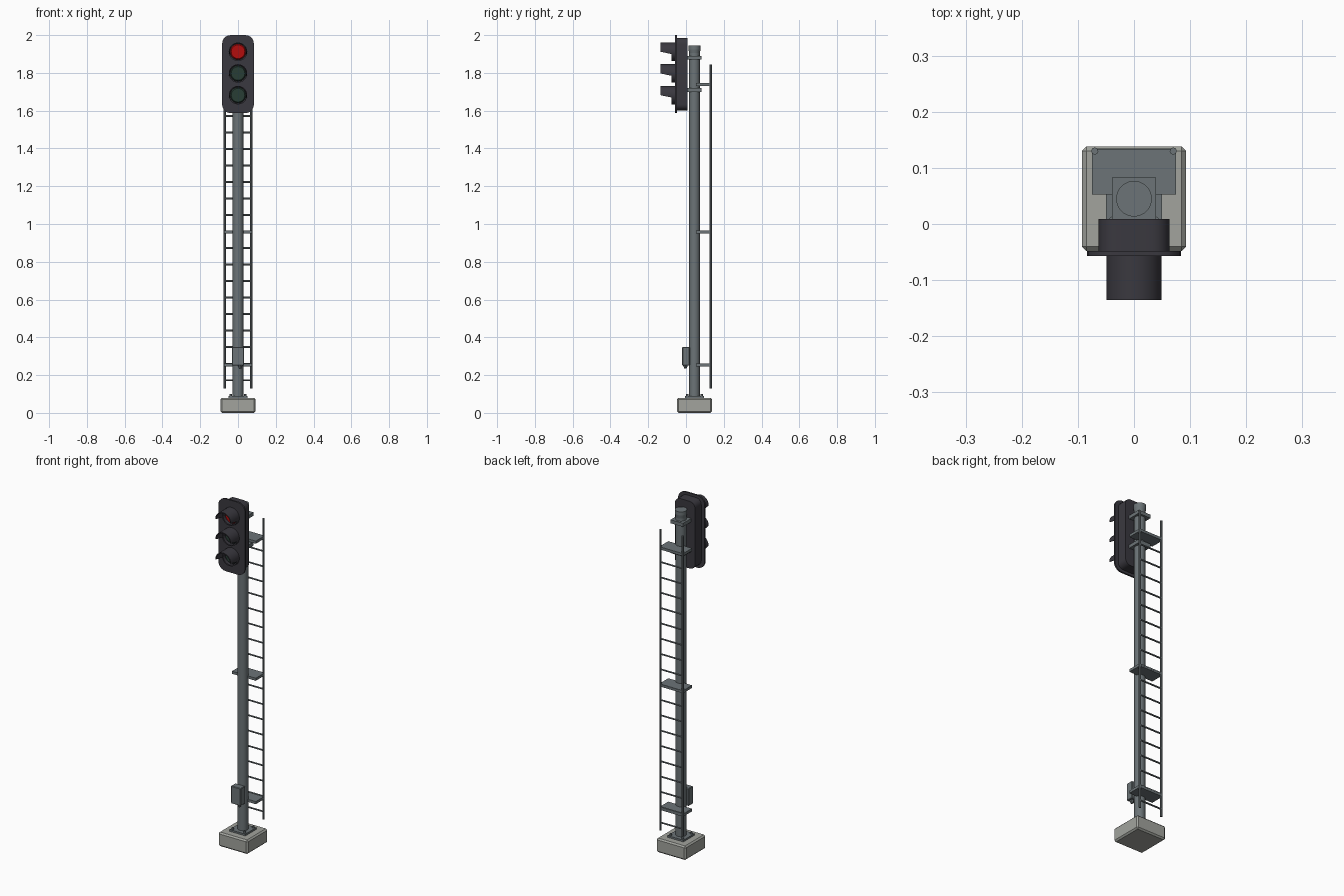
import bpy, bmesh, math
from mathutils import Matrix, Vector

if "Cube" in bpy.data.objects:
    bpy.data.objects.remove(bpy.data.objects["Cube"])


def material(name, rgb):
    m = bpy.data.materials.new(name)
    m.diffuse_color = (*rgb, 1)
    m.use_nodes = True
    m.node_tree.nodes["Principled BSDF"].inputs["Base Color"].default_value = m.diffuse_color
    return m


CONCRETE = material("concrete", (0.36, 0.37, 0.34))
STEEL = material("grey steel", (0.15, 0.175, 0.185))
BLACK = material("black housing", (0.042, 0.040, 0.050))
RED = material("red lens", (0.45, 0.004, 0.004))
DARK = material("unlit lens", (0.022, 0.048, 0.036))
PY = 0.045  # pole axis


def finish(name, bm, mat, smooth=False):
    bmesh.ops.recalc_face_normals(bm, faces=bm.faces)
    me = bpy.data.meshes.new(name)
    bm.to_mesh(me)
    bm.free()
    me.materials.append(mat)
    ob = bpy.data.objects.new(name, me)
    bpy.context.collection.objects.link(ob)
    if smooth:
        bpy.ops.object.select_all(action='DESELECT')
        ob.select_set(True)
        bpy.context.view_layer.objects.active = ob
        bpy.ops.object.shade_smooth_by_angle(angle=math.radians(35))
    return ob


def box(name, lo, hi, mat, bevel=0):
    lo, hi = Vector(lo), Vector(hi)
    bm = bmesh.new()
    bmesh.ops.create_cube(bm, size=1, matrix=Matrix.Translation((lo + hi) / 2)
                          @ Matrix.Diagonal((*(hi - lo), 1)))
    if bevel:
        bmesh.ops.bevel(bm, geom=bm.edges[:], offset=bevel, segments=1, affect='EDGES')
    return finish(name, bm, mat)


def rod(name, a, b, r1, mat, r2=None, sides=8, smooth=True):
    a, b = Vector(a), Vector(b)
    d = b - a
    bm = bmesh.new()
    bmesh.ops.create_cone(bm, cap_ends=True, segments=sides, radius1=r1,
                          radius2=r1 if r2 is None else r2, depth=d.length,
                          matrix=Matrix.Translation((a + b) / 2)
                          @ d.to_track_quat('Z', 'Y').to_matrix().to_4x4())
    return finish(name, bm, mat, smooth)


def rounded_slab(name, hw, z0, z1, y0, y1, r, mat):
    """Rounded rectangle in xz, extruded along y."""
    pts = []
    for cx, cz, a0 in ((hw - r, z1 - r, 0), (r - hw, z1 - r, 90),
                       (r - hw, z0 + r, 180), (hw - r, z0 + r, 270)):
        for k in range(6):
            a = math.radians(a0 + 18 * k)
            pts.append((cx + r * math.cos(a), cz + r * math.sin(a)))
    bm = bmesh.new()
    f = bm.faces.new([bm.verts.new((x, y0, z)) for x, z in pts])
    new = bmesh.ops.extrude_face_region(bm, geom=[f])["geom"]
    bmesh.ops.translate(bm, vec=(0, y1 - y0, 0),
                        verts=[v for v in new if isinstance(v, bmesh.types.BMVert)])
    return finish(name, bm, mat, True)


def visor(name, z, ro, ri, y_back, reach):
    """Tube around a lens; reach(angle) gives how far its front edge comes out."""
    n = 24
    bm = bmesh.new()
    rings = []
    for i in range(n):
        a = 2 * math.pi * i / n
        c, s = math.cos(a), math.sin(a)
        rings.append([bm.verts.new((r * c, y, z + r * s)) for r, y in
                      ((ro, y_back), (ro, reach(s)), (ri, reach(s)), (ri, y_back))])
    for i in range(n):
        p, q = rings[i], rings[(i + 1) % n]
        for j in range(4):
            k = (j + 1) % 4
            bm.faces.new((p[j], q[j], q[k], p[k]))
    return finish(name, bm, BLACK, True)


# Foundation, foot plate and bolts
box("foundation", (-0.093, PY - 0.093, 0), (0.093, PY + 0.093, 0.08), CONCRETE, 0.008)
box("foot_plate", (-0.05, PY - 0.05, 0.078), (0.05, PY + 0.05, 0.09), STEEL)
for sx in (-1, 1):
    for sy in (-1, 1):
        x, y = sx * 0.038, PY + sy * 0.038
        rod("foot_bolt", (x, y, 0.089), (x, y, 0.099), 0.007, STEEL, sides=6, smooth=False)

# Pole and cap
rod("pole", (0, PY, 0.088), (0, PY, 1.925), 0.028, STEEL, sides=20)
rod("pole_cap_flare", (0, PY, 1.905), (0, PY, 1.925), 0.028, STEEL, 0.032, sides=20)
rod("pole_cap", (0, PY, 1.925), (0, PY, 1.945), 0.032, STEEL, sides=20)

# Clamps holding the signal head
for z in (1.88, 1.71):
    box("head_clamp", (-0.039, 0.003, z - 0.01), (0.039, 0.083, z + 0.01), STEEL)

# Ladder
for x in (-0.07, 0.07):
    rod("ladder_rail", (x, 0.13, 0.13), (x, 0.13, 1.845), 0.0065, STEEL)
for i in range(18):
    z = 0.173 + 0.0874 * i
    rod("ladder_rung", (-0.07, 0.13, z), (0.07, 0.13, z), 0.005, STEEL, sides=6)
for z in (0.253, 0.957, 1.739):
    box("ladder_bracket", (-0.075, 0.053, z - 0.0075), (0.075, 0.134, z + 0.0075), STEEL)

# Junction box with cable gland
box("junction_box", (-0.031, -0.02, 0.25), (0.031, 0.02, 0.35), STEEL, 0.003)
rod("cable_gland", (0.012, -0.003, 0.235), (0.012, -0.003, 0.252), 0.006, STEEL, 0.013)

# Signal head
rounded_slab("head_housing", 0.063, 1.602, 1.985, -0.05, 0.009, 0.032, BLACK)
rounded_slab("head_front_plate", 0.084, 1.587, 2.0, -0.057, -0.048, 0.045, BLACK)

# Lenses with rims and visors
for z, mat in ((1.912, RED), (1.797, DARK), (1.682, DARK)):
    rod("lens", (0, -0.055, z), (0, -0.063, z), 0.043, mat, 0.036, sides=24)
    visor("lens_rim", z, 0.049, 0.042, -0.055, lambda s: -0.076)
    visor("lens_visor", z, 0.049, 0.044, -0.055,
          lambda s: -0.135 if s > -0.01 else -0.075)
